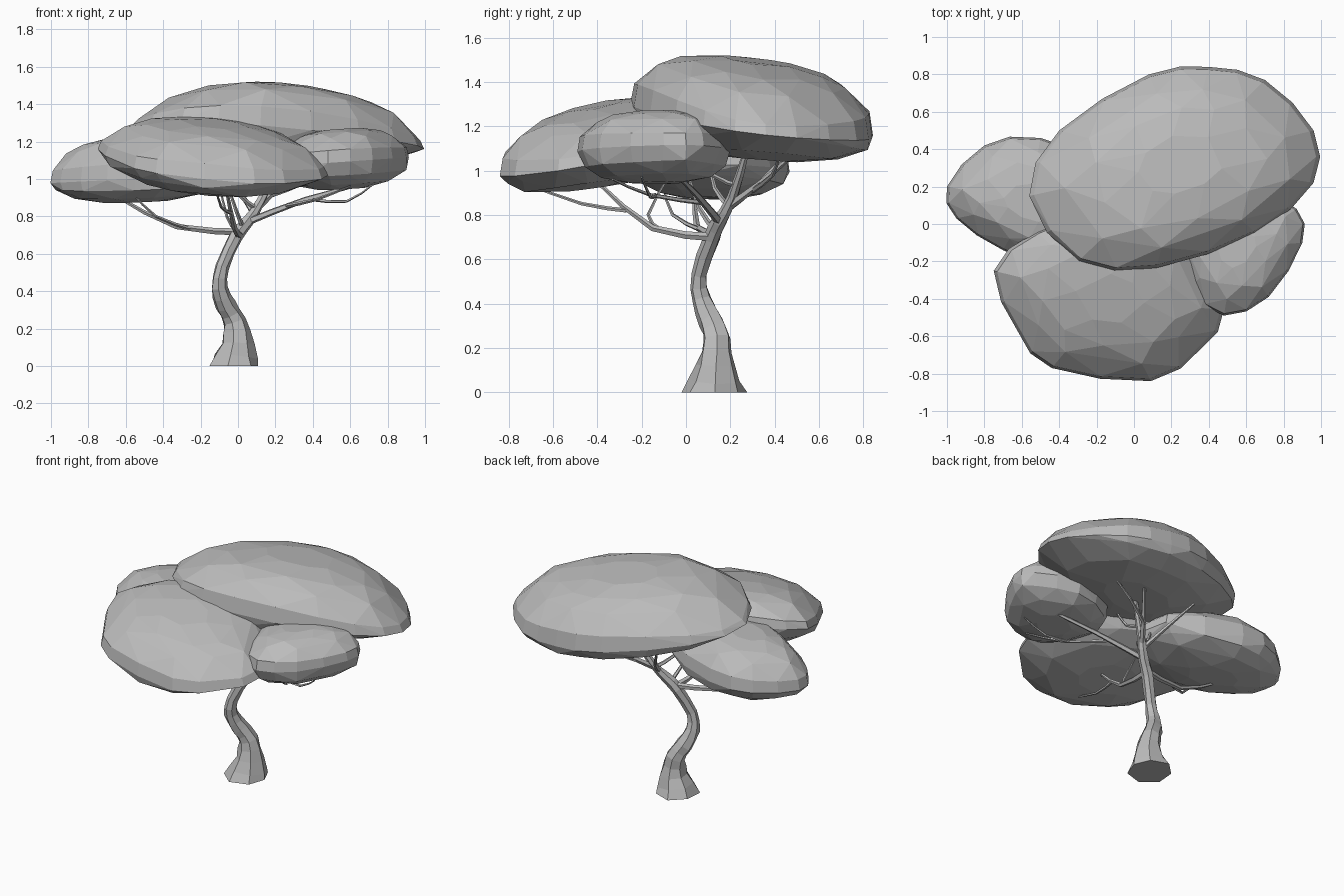
import bpy, bmesh, math, random
from mathutils import Vector

random.seed(4)
old = bpy.data.objects.get("Cube")
if old:
    bpy.data.objects.remove(old, do_unlink=True)

grey = bpy.data.materials.new("plain_grey")
grey.use_nodes = True
GREY = (0.5, 0.5, 0.5, 1)
grey.diffuse_color = GREY
grey.node_tree.nodes["Principled BSDF"].inputs["Base Color"].default_value = GREY


def finish(name, bm):
    """Turn a bmesh into a flat-shaded scene object."""
    bmesh.ops.recalc_face_normals(bm, faces=bm.faces)
    mesh = bpy.data.meshes.new(name)
    bm.to_mesh(mesh)
    bm.free()
    mesh.materials.append(grey)
    obj = bpy.data.objects.new(name, mesh)
    bpy.context.collection.objects.link(obj)


def smooth(points, closed):
    """Add one curved in-between point to every span."""
    points = [Vector(p) for p in points]
    count = len(points)

    def at(i):
        return points[i % count] if closed else points[max(0, min(i, count - 1))]

    result = []
    for i in range(count if closed else count - 1):
        middle = (9 * (at(i) + at(i + 1)) - at(i - 1) - at(i + 2)) / 16
        result += [at(i), middle]
    return result if closed else result + [points[-1]]


def canopy(name, outline, top, rim, bottom, tilt, bow=0.1):
    """Faceted leaf mass: a hull over shrinking, domed copies of its outline."""
    outline = smooth(outline, True)
    center = sum(outline, Vector((0, 0))) / len(outline)
    rings = [(1, rim)]
    rings += [(s, top) for s in (0.97, 0.8, 0.6, 0.3)]
    rings += [(s, bottom) for s in (0.94, 0.72, 0.35)]
    bm = bmesh.new()
    for index, (scale, limit) in enumerate(rings):
        dome = (1 - scale ** 2.6) ** (1 / 2.6)
        height = rim + (limit - rim) * dome
        lean = 0.7 if limit == bottom else 1
        for p in outline if scale > 0.85 else outline[index % 2::2]:
            jitter = 1 if scale > 0.95 else random.uniform(0.94, 1.03)
            d = (p - center) * scale * jitter
            sag = bow * d.x ** 2 * ((limit < rim) - (limit > rim))
            bm.verts.new((*(center + d), height + lean * d.dot(Vector(tilt)) + sag))
    hull = bmesh.ops.convex_hull(bm, input=bm.verts)
    inside = {v for v in hull["geom_interior"] + hull["geom_unused"]
              if isinstance(v, bmesh.types.BMVert)}
    bmesh.ops.delete(bm, geom=list(inside), context="VERTS")
    bmesh.ops.dissolve_limit(bm, angle_limit=math.radians(4),
                             verts=bm.verts, edges=bm.edges)
    finish(name, bm)


def limb(name, path, sides=5, wobble=0):
    """Tapering limb; each path point is x, y, z and thickness."""
    path = smooth(path, False)
    bm = bmesh.new()
    rings = []
    axis, side = Vector((0, 0, 1)), Vector((1, 0, 0))
    for i, point in enumerate(path):
        ahead, behind = path[min(i + 1, len(path) - 1)], path[max(i - 1, 0)]
        # The foot of the trunk stays level; other rings follow the path
        heading = (ahead - behind).xyz.normalized() if point.z > 0 else axis
        side = axis.rotation_difference(heading) @ side
        axis = heading
        up = axis.cross(side)
        ring = []
        for k in range(sides):
            a = math.tau * k / sides
            r = point.w * (1 + random.uniform(-wobble, wobble))
            ring.append(bm.verts.new(point.xyz + r * (math.cos(a) * side + math.sin(a) * up)))
        rings.append(ring)
    for low, high in zip(rings, rings[1:]):
        for k in range(sides):
            n = (k + 1) % sides
            bm.faces.new((low[k], low[n], high[n], high[k]))
    bm.faces.new(rings[0][::-1])
    bm.faces.new(rings[-1])
    finish(name, bm)


def branch(name, start, middle, end, thick=0.016):
    """Thin limb that narrows towards its end."""
    limb(name, [(*start, thick), (*middle, thick * 0.75), (*end, thick * 0.45)])


# Leaf masses
canopy("back_canopy",
       [(-.56, .15), (-.4, .5), (.08, .8), (.4, .84), (.7, .77),
        (.96, .5), (.96, .22), (.65, -.05), (.12, -.235), (-.3, -.2)],
       1.5, 1.215, 1.05, (-.07, -.11), .12)
canopy("front_canopy",
       [(-.75, -.25), (-.62, -.58), (-.44, -.77), (.09, -.84), (.36, -.67),
        (.48, -.46), (.3, -.1), (-.1, .08), (-.52, -.04)],
       1.3, 1.08, .925, (-.08, .2))
canopy("right_canopy",
       [(-1, .2), (-.95, .03), (-.7, -.14), (-.4, -.22),
        (-.08, -.1), (-.05, .25), (-.5, .46), (-.8, .42)],
       1.23, 1, .87, (.05, 0))
canopy("left_canopy",
       [(.9, -.1), (.87, .08), (.6, .2), (.3, .1),
        (.2, -.1), (.29, -.34), (.48, -.49), (.72, -.39)],
       1.27, 1.09, .94, (.07, 0))

# Trunk, flared at the foot and bent in two directions
limb("trunk",
     [(-.02, .13, 0, .14), (-.005, .135, .12, .088), (-.02, .14, .24, .064),
      (-.065, .11, .32, .055), (-.1, .07, .42, .043), (-.085, .06, .53, .036),
      (-.01, .115, .69, .037), (.05, .15, .77, .034), (.12, .21, .88, .024),
      (.22, .27, 1.08, .015)],
     sides=7, wobble=.1)

# Branches that carry the front and right masses
branch("front_branch", (.01, .12, .7), (-.02, -.15, .74), (-.06, -.38, .93), .02)
branch("front_fork", (-.04, -.27, .82), (-.09, -.47, .85), (-.12, -.75, .95), .011)
branch("right_branch", (.03, .13, .715), (-.33, .05, .745), (-.62, .04, .89), .02)
branch("right_fork", (-.26, .06, .735), (-.44, -.06, .8), (-.56, -.1, .92), .011)
branch("hanging_branch", (-.02, -.12, .735), (-.06, -.17, .8), (-.1, -.08, .97), .011)

# Branches that carry the left and back masses
branch("left_branch", (.05, .15, .77), (.36, .05, .89), (.72, -.05, .99), .02)
branch("left_fork", (.26, .08, .855), (.42, -.16, .89), (.6, -.33, .96), .012)
branch("left_twig", (.4, -.14, .89), (.58, -.16, .88), (.72, -.2, .97), .01)
branch("back_branch", (.09, .18, .83), (.2, .33, .94), (.32, .48, 1.07), .02)
branch("back_fork", (.17, .3, .91), (.36, .39, .98), (.52, .42, 1.07), .013)
branch("rear_branch", (.08, .18, .82), (.01, .32, .93), (-.1, .46, 1.08))

# Short inner twigs near the top of the trunk
branch("inner_twig", (.03, .13, .73), (-.01, .06, .83), (-.06, .01, .98), .014)
branch("middle_twig", (.1, .19, .84), (0, .13, .92), (-.06, .1, 1.06), .014)
branch("upper_twig", (.14, .24, .93), (.16, .12, .98), (.17, .03, 1.12), .013)
